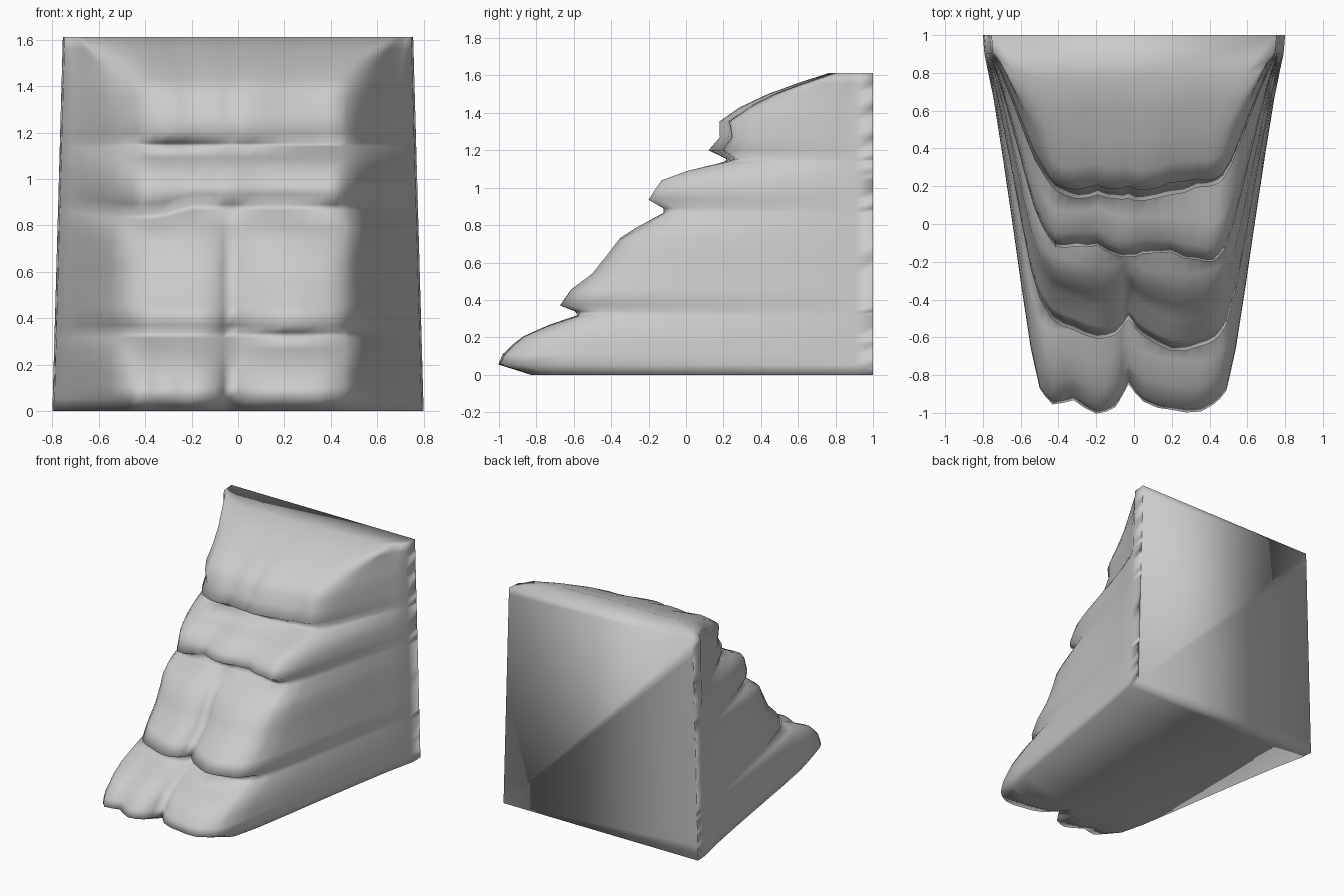
import bpy, bmesh
from mathutils import Vector, noise

# Front columns, and how far each tier's lip sits behind its foremost point
XS = [-0.50, -0.43, -0.32, -0.20, -0.10, -0.03, 0.05, 0.20, 0.35, 0.43, 0.49]
TIERS = [
    [0.14, 0.05, 0.06, 0.00, 0.03, 0.15, 0.06, 0.02, 0.00, 0.04, 0.12],
    [0.28, 0.17, 0.11, 0.07, 0.08, 0.16, 0.07, 0.00, 0.02, 0.05, 0.13],
    [0.19, 0.08, 0.09, 0.10, 0.05, 0.04, 0.05, 0.05, 0.02, 0.00, 0.06],
    [0.14, 0.04, 0.00, 0.03, 0.01, 0.02, 0.01, 0.04, 0.06, 0.06, 0.10],
]
# Vertical profile: tier, y, z, strength of tier offset, width factor
ROWS = [
    (0, -0.83, 0.00, 0.7, 1.0), (0, -1.00, 0.055, 1, 1.0), (0, -0.975, 0.11, 1, 1.0),
    (0, -0.92, 0.165, 1, 1.0), (0, -0.87, 0.205, .9, 1.0), (0, -0.73, 0.265, .7, 1.0),
    (0, -0.58, 0.315, .5, 1.0),
    (1, -0.59, 0.34, 1, 1.0), (1, -0.67, 0.37, 1, 1.0), (1, -0.61, 0.455, 1, 1.0),
    (1, -0.50, 0.54, .9, 1.0), (1, -0.43, 0.63, .8, 1.0), (1, -0.355, 0.73, .7, 1.0),
    (1, -0.27, 0.785, .6, 1.0), (1, -0.12, 0.865, .3, .98),
    (2, -0.12, 0.89, 1, .97), (2, -0.205, 0.935, 1, .97), (2, -0.17, 0.99, 1, .97),
    (2, -0.13, 1.04, 1, .97), (2, 0.01, 1.09, .7, .97), (2, 0.20, 1.14, .4, .96),
    (3, 0.21, 1.155, .7, .96), (3, 0.125, 1.20, 1, .96), (3, 0.18, 1.27, 1, .96),
    (3, 0.175, 1.355, 1, .96), (3, 0.29, 1.43, .9, 1.0), (3, 0.45, 1.505, .7, 1.08),
    (3, 0.61, 1.56, .5, 1.2), (3, 0.76, 1.612, .5, 1.35),
]


def front_points(tier, y, z, w, s):
    """Front edge of one level, with midpoints and slight weathering."""
    pts = []
    for i, x in enumerate(XS):
        pts.append((x, TIERS[tier][i]))
        if i < len(XS) - 1:
            pts.append(((x + XS[i + 1]) / 2,
                        (TIERS[tier][i] + TIERS[tier][i + 1]) / 2 - 0.006))
    out = []
    for x, off in pts:
        n = noise.noise(Vector((x * 6, y * 4, z * 5))) * 0.02
        dz = 0
        if 0.84 < z < 0.95:
            dz = -0.04 * min(1, max(0, (-0.22 - x) / 0.12))
        if z in (0.0, 1.612):
            n = 0
        out.append(Vector((x * s, y + off * w + n, z + dz)))
    return out


def level(row):
    """Complete U-shaped section, from back left round the front to back right."""
    z = row[2]
    half = 0.80 - 0.028 * z
    front = front_points(*row)

    def side(corner, sign):
        end = Vector((sign * (half - 0.008), 0.9, z))
        pts = [corner.lerp(end, t) for t in (0.12, 0.3, 0.5, 0.7, 0.87)]
        for p, b in zip(pts, (0.012, 0.008, 0.0, -0.006, -0.008)):
            p.x += sign * b
        return pts + [end, Vector((sign * half, 1.0, z))]

    return side(front[0], -1)[::-1] + front + side(front[-1], 1)


# Rock face, with flat base, top and back
bm = bmesh.new()
grid = [[bm.verts.new(p) for p in level(r)] for r in ROWS]
for a, b in zip(grid, grid[1:]):
    for i in range(len(a) - 1):
        bm.faces.new((a[i], a[i + 1], b[i + 1], b[i]))
bm.faces.new(grid[0][::-1])
bm.faces.new(grid[-1])
bm.faces.new([r[-1] for r in grid] + [r[0] for r in reversed(grid)])
bmesh.ops.triangulate(bm, faces=[f for f in bm.faces if len(f.verts) > 4])
bmesh.ops.recalc_face_normals(bm, faces=bm.faces)
for f in bm.faces:
    f.smooth = True
mesh = bpy.data.meshes.new("stepped_rock_cliff")
bm.to_mesh(mesh)
bm.free()
rock = bpy.data.objects.new("stepped_rock_cliff", mesh)
bpy.context.collection.objects.link(rock)
